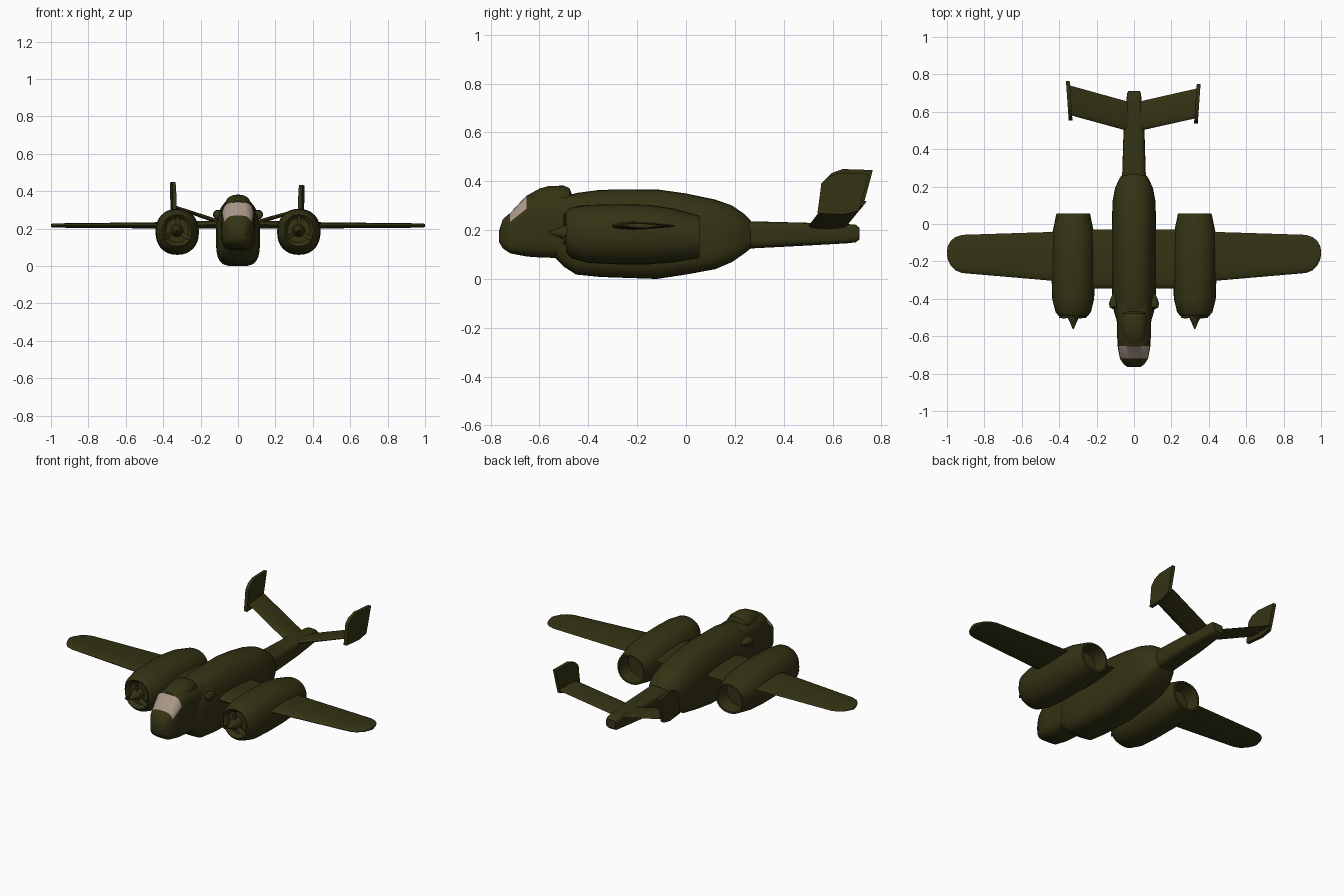
import bpy, bmesh, math
from mathutils import Vector

if "Cube" in bpy.data.objects:
    bpy.data.objects.remove(bpy.data.objects["Cube"])


def material(name, rgb):
    m = bpy.data.materials.new(name)
    m.diffuse_color = (*rgb, 1)
    m.use_nodes = True
    m.node_tree.nodes["Principled BSDF"].inputs["Base Color"].default_value = m.diffuse_color
    return m


OLIVE = material("olive_paint", (0.034, 0.033, 0.007))
GLASS = material("window_glass", (0.40, 0.31, 0.25))


def finish(name, bm, angle=35):
    bmesh.ops.recalc_face_normals(bm, faces=bm.faces)
    me = bpy.data.meshes.new(name)
    bm.to_mesh(me)
    bm.free()
    me.materials.append(OLIVE)
    me.materials.append(GLASS)
    ob = bpy.data.objects.new(name, me)
    bpy.context.collection.objects.link(ob)
    bpy.ops.object.select_all(action='DESELECT')
    ob.select_set(True)
    bpy.context.view_layer.objects.active = ob
    bpy.ops.object.shade_smooth_by_angle(angle=math.radians(angle))
    return ob


def loft(name, rings, angle=35):
    """Skin a list of equal-length point rings and cap both ends."""
    bm = bmesh.new()
    vs = [[bm.verts.new(p) for p in r] for r in rings]
    n = len(rings[0])
    for a, b in zip(vs, vs[1:]):
        for i in range(n):
            j = (i + 1) % n
            bm.faces.new((a[i], a[j], b[j], b[i]))
    bm.faces.new(vs[0])
    bm.faces.new(vs[-1])
    return finish(name, bm, angle)


def body_ring(y, zb, zt, hw, cx=0, low=4, high=2.6, waist=0.5, n=32):
    """Rounded cross-section across y with separate lower and upper squareness."""
    zc = zb + (zt - zb) * waist
    pts = []
    for i in range(n):
        a = 2 * math.pi * i / n
        c, s = math.cos(a), math.sin(a)
        e = 2 / (high if s > 0 else low)
        x = math.copysign(abs(c) ** e, c) * hw
        z = abs(s) ** e * ((zt - zc) if s > 0 else (zb - zc))
        pts.append((cx + x, y, zc + z))
    return pts


def foil_ring(x, le, te, z, th, n=20):
    """Aerofoil section across x, blunt at the leading edge."""
    mid, half = (le + te) / 2, (te - le) / 2
    return [(x, mid - math.cos(a) * half,
             z + math.sin(a) * th / 2 * (0.8 + 0.35 * math.cos(a)))
            for a in (2 * math.pi * i / n for i in range(n))]


# Main fuselage
loft("fuselage", [body_ring(*s, high=2.3) for s in (
    (-0.54, .09, .32, .08), (-0.50, .05, .335, .098), (-0.45, .018, .352, .112),
    (-0.35, .008, .365, .118), (-0.12, 0, .367, .118), (0.0, .018, .35, .118),
    (0.12, .04, .325, .115), (.19, .07, .30, .102), (.24, .105, .265, .08),
    (.265, .125, .24, .062))])

# Nose with windscreen cut into its sloping faces
nose = loft("nose", [body_ring(*s, high=3.4) for s in (
    (-.765, .15, .20, .035), (-.75, .125, .245, .055), (-.72, .105, .27, .075),
    (-.653, .092, .342, .088), (-.60, .088, .352, .09), (-.53, .086, .35, .092),
    (-.42, .09, .345, .095))])
for f in nose.data.polygons:
    c = f.center
    if -.70 < c.y < -.67 and c.z > .262 and abs(c.x) < .08:
        f.material_index = 1

# Cockpit canopy hump
loft("canopy", [body_ring(*s, waist=0.2, high=2.4) for s in (
    (-.645, .30, .345, .055), (-.60, .30, .370, .066), (-.56, .30, .381, .070),
    (-.50, .30, .382, .070), (-.478, .30, .372, .066), (-.468, .30, .350, .055))])

# Tail boom
loft("tail_boom", [body_ring(*s, high=4) for s in (
    (.22, .118, .24, .058), (.27, .125, .236, .063), (.50, .137, .23, .056),
    (.66, .146, .225, .040), (.695, .150, .222, .038), (.71, .162, .21, .032))])

for s, side in ((-1, "left"), (1, "right")):
    # Wing: straight inner panel, tapered outer panel with rounded tip
    loft(side + "_wing", [foil_ring(s * x, *r) for x, *r in (
        (0, -.345, -.03, .222, .05), (.33, -.345, -.03, .220, .045),
        (.36, -.31, -.04, .218, .04), (.92, -.262, -.058, .217, .028),
        (.955, -.248, -.07, .217, .027), (.98, -.222, -.09, .217, .025),
        (.995, -.19, -.117, .217, .022), (1.0, -.165, -.14, .217, .018))])

    # Engine nacelle, hollow at front and rear
    cx = s * .325
    loft(side + "_nacelle", [body_ring(*r, cx=cx, low=2.2, high=2.2) for r in (
        (-.470, .125, .255, .060), (-.485, .115, .268, .070), (-.492, .107, .275, .078),
        (-.470, .085, .293, .095), (-.40, .066, .303, .112), (-.28, .060, .306, .116),
        (-.15, .060, .303, .116), (-.05, .068, .288, .112), (.055, .086, .258, .090),
        (.055, .096, .248, .080), (-.03, .10, .244, .076))])

    # Propeller hub
    loft(side + "_spinner", [body_ring(y, .19 - r, .19 + r, r, cx=cx, low=2, high=2, n=16)
                             for y, r in ((-.46, .034), (-.50, .030), (-.53, .016), (-.562, .003))])
    # Three propeller blades
    bm = bmesh.new()
    for k in range(3):
        a = math.radians(90 + 120 * k)
        d, t = Vector((math.cos(a), 0, math.sin(a))), Vector((-math.sin(a), 0.5, math.cos(a)))
        o = Vector((cx, -.498, .187))
        pts = [o + d * r + t * w for r, w in
               ((.015, -.008), (.05, -.014), (.082, -.008), (.082, .006), (.05, .010), (.015, .008))]
        face = bm.faces.new([bm.verts.new(p) for p in pts])
        ext = bmesh.ops.extrude_face_region(bm, geom=[face])
        bmesh.ops.translate(bm, vec=(0, .006, 0),
                            verts=[v for v in ext["geom"] if isinstance(v, bmesh.types.BMVert)])
    finish(side + "_propeller", bm)

    # Small side gun blister behind the cockpit
    loft(side + "_gun_blister", [body_ring(y, .275 - r, .275 + r, r, cx=s * .108, low=2, high=2, n=12)
                                 for y, r in ((-.455, .006), (-.445, .022), (-.425, .026),
                                              (-.40, .018), (-.37, .005))])

    # Tailplane, swept and raised toward the tip; the left sits slightly higher and further back
    dy, dz, dx = (.012, .012, -.006) if s < 0 else (-.004, -.004, -.002)
    loft(side + "_tailplane", [
        foil_ring(s * .01, .495, .650, .205, .034),
        foil_ring(s * .06, .505, .662, .222, .030),
        foil_ring(s * .335 + dx, .570 + dy, .728 + dy, .305 + dz, .020)])

    # Tail fin plate, toed outward at the rear
    bm = bmesh.new()
    outline = ((.542, .272), (.552, .345), (.558, .395), (.585, .422), (.63, .438),
               (.753, .434), (.735, .365), (.712, .283), (.65, .268))
    sides = []
    for off in (-.010, .010):
        sides.append([bm.verts.new((s * (.333 + (y - .54) * .07) + dx + off, y + dy, z + dz))
                      for y, z in outline])
    n = len(outline)
    for i in range(n):
        j = (i + 1) % n
        bm.faces.new((sides[0][i], sides[0][j], sides[1][j], sides[1][i]))
    bm.faces.new(sides[0])
    bm.faces.new(sides[1])
    finish(side + "_tail_fin", bm)
